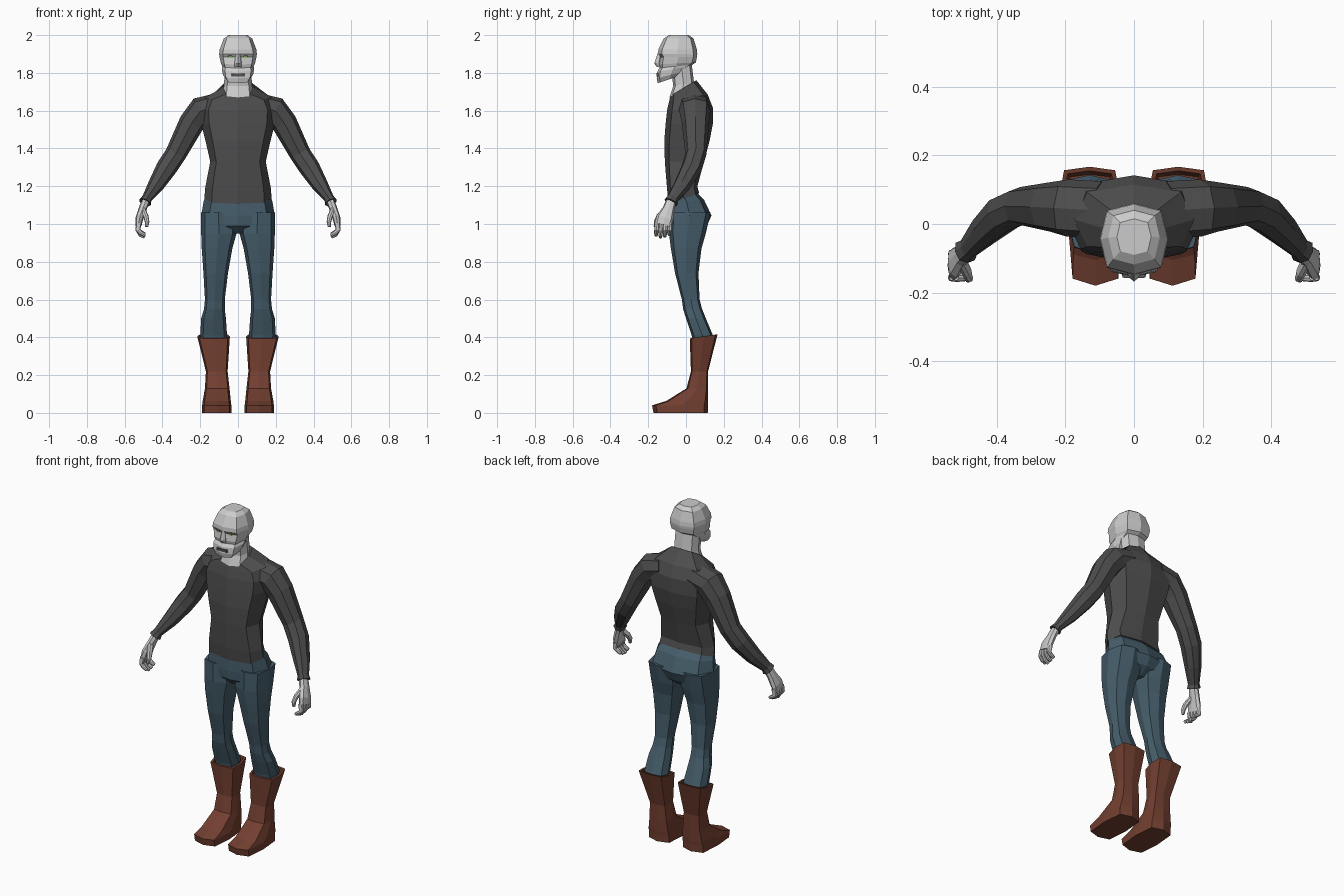
import bpy, bmesh
from mathutils import Vector


def material(name, rgb):
    m = bpy.data.materials.new(name)
    m.diffuse_color = (*rgb, 1)
    return m


SHIRT = material("shirt_grey", (0.075, 0.075, 0.075))
DENIM = material("denim", (0.06, 0.11, 0.145))
LEATHER = material("leather", (0.17, 0.05, 0.03))
GREEN = material("eye_green", (0.12, 0.3, 0.04))
DARK = material("mouth_dark", (0.1, 0.1, 0.1))


def octagon(k):
    return [(0, -1), (k, -k), (1, 0), (k, k), (0, 1), (-k, k), (-1, 0), (-k, -k)]


def skin_rings(name, rings, mat=None, mirror=False):
    """Join rings of points into a closed flat-shaded surface."""
    bm = bmesh.new()
    rows = [[bm.verts.new(p) for p in ring] for ring in rings]
    n = len(rows[0])
    for a, b in zip(rows, rows[1:]):
        for i in range(n):
            j = (i + 1) % n
            bm.faces.new((a[i], a[j], b[j], b[i]))
    bm.faces.new(rows[0])
    bm.faces.new(rows[-1])
    bmesh.ops.recalc_face_normals(bm, faces=bm.faces)
    me = bpy.data.meshes.new(name)
    bm.to_mesh(me)
    bm.free()
    ob = bpy.data.objects.new(name, me)
    bpy.context.collection.objects.link(ob)
    if mat:
        me.materials.append(mat)
    if mirror:
        ob.modifiers.new("mirror", 'MIRROR').use_mirror_merge = False
    return ob


def stack(name, levels, mat=None, mirror=False, k=0.78):
    """levels: (z, x0, x1, y0, y1, tilt) - tilt raises the back of the ring."""
    rings = []
    for z, x0, x1, y0, y1, tilt in levels:
        cx, cy, hx, hy = (x0 + x1) / 2, (y0 + y1) / 2, (x1 - x0) / 2, (y1 - y0) / 2
        rings.append([(cx + u * hx, cy + v * hy, z + tilt * v * hy) for u, v in octagon(k)])
    return skin_rings(name, rings, mat, mirror)


def centred(levels):
    return [(z, -h, h, y0, y1, t) for z, h, y0, y1, t in levels]


def tube(name, path, mat=None, k=0.75):
    """path: (x, y, z, thickness, depth) half sizes; always mirrored."""
    pts = [Vector(p[:3]) for p in path]
    rings = []
    for i, p in enumerate(path):
        t = (pts[min(i + 1, len(pts) - 1)] - pts[max(i - 1, 0)]).normalized()
        u = Vector((0, 1, 0)).cross(t).normalized()
        v = t.cross(u)
        rings.append([pts[i] + u * a * p[3] + v * b * p[4] for a, b in octagon(k)])
    return skin_rings(name, rings, mat, True)


# Sweater body
stack("sweater_body", centred([
    (1.135, 0.178, -0.092, 0.07, 0.35), (1.19, 0.174, -0.1, 0.06, 0.1),
    (1.33, 0.147, -0.112, 0.095, 0), (1.44, 0.172, -0.115, 0.125, 0),
    (1.53, 0.195, -0.108, 0.142, 0), (1.61, 0.2, -0.1, 0.142, 0.05),
    (1.67, 0.175, -0.088, 0.115, 0.15), (1.72, 0.085, -0.083, 0.055, 0.6)]), SHIRT)

# Sleeves, from inside the shoulder to the cuff
tube("sleeve", [
    (0.10, 0.04, 1.625, 0.07, 0.085), (0.195, 0.047, 1.60, 0.075, 0.083),
    (0.245, 0.05, 1.535, 0.068, 0.072), (0.33, 0.052, 1.37, 0.056, 0.056),
    (0.38, 0.03, 1.295, 0.055, 0.055), (0.435, -0.02, 1.205, 0.043, 0.045),
    (0.482, -0.07, 1.135, 0.027, 0.032), (0.492, -0.08, 1.115, 0.034, 0.037)], SHIRT)

# Hands: palm, curled fingers, thumb
tube("palm", [
    (0.485, -0.075, 1.13, 0.022, 0.026), (0.505, -0.092, 1.08, 0.021, 0.032),
    (0.522, -0.112, 1.03, 0.021, 0.046), (0.527, -0.122, 0.995, 0.017, 0.044)])
for i in range(4):
    dy, drop = -0.036 + 0.023 * i, 0.01 * abs(i - 1.3)
    tube(f"finger_{i + 1}", [
        (0.525, -0.118 + dy, 1.005, 0.015, 0.0125), (0.53, -0.12 + dy, 0.968, 0.013, 0.012),
        (0.515, -0.122 + dy, 0.94 + drop, 0.012, 0.011),
        (0.493, -0.122 + dy, 0.928 + drop, 0.009, 0.009)])
tube("thumb", [
    (0.505, -0.105, 1.08, 0.014, 0.018), (0.487, -0.142, 1.04, 0.014, 0.016),
    (0.481, -0.158, 1.01, 0.012, 0.013), (0.484, -0.163, 0.985, 0.008, 0.008)])

# Trousers: hips and two legs
stack("trouser_hips", centred([
    (1.16, 0.168, -0.085, 0.05, 0.2), (1.12, 0.182, -0.09, 0.095, 0.1),
    (1.045, 0.195, -0.095, 0.135, 0), (0.99, 0.18, -0.09, 0.11, 0),
    (0.95, 0.06, -0.05, 0.06, 0)]), DENIM)
stack("trouser_leg", [
    (1.06, 0.01, 0.195, -0.09, 0.13, 0), (0.95, 0.008, 0.195, -0.09, 0.105, 0),
    (0.87, 0.03, 0.192, -0.08, 0.082, 0), (0.74, 0.053, 0.183, -0.058, 0.066, 0),
    (0.6, 0.07, 0.175, -0.022, 0.072, 0), (0.55, 0.07, 0.18, -0.015, 0.085, 0),
    (0.5, 0.064, 0.195, 0.0, 0.105, 0), (0.41, 0.058, 0.2, 0.03, 0.143, 0),
    (0.35, 0.07, 0.185, 0.04, 0.135, 0)], DENIM, True)

# Boots with an open cuff
stack("boot", [
    (0, 0.035, 0.19, -0.172, 0.115, 0), (0.04, 0.035, 0.19, -0.18, 0.117, 0),
    (0.063, 0.038, 0.187, -0.105, 0.117, 0), (0.13, 0.045, 0.175, 0.003, 0.116, 0),
    (0.22, 0.055, 0.17, 0.026, 0.117, 0), (0.405, 0.043, 0.216, 0.02, 0.167, 0.15),
    (0.405, 0.055, 0.204, 0.03, 0.155, 0.15), (0.36, 0.062, 0.195, 0.035, 0.145, 0.1)],
    LEATHER, True, 0.86)

# Neck and head
stack("neck", centred([
    (1.70, 0.08, -0.088, 0.045, 0.45), (1.74, 0.073, -0.068, 0.042, 0.2),
    (1.85, 0.072, -0.08, 0.03, 0)]))
stack("head", centred([
    (2.0, 0.05, -0.09, 0.015, 0), (1.982, 0.075, -0.118, 0.04, 0),
    (1.925, 0.097, -0.146, 0.057, 0), (1.9, 0.1, -0.148, 0.06, 0),
    (1.885, 0.098, -0.138, 0.058, 0), (1.85, 0.09, -0.145, 0.052, 0.05),
    (1.835, 0.083, -0.14, 0.035, 0.1), (1.82, 0.086, -0.152, 0.015, 0.15),
    (1.79, 0.08, -0.155, -0.005, 0.25), (1.767, 0.062, -0.15, -0.02, 0.33)]), k=0.8)

# Face details
stack("nose", centred([
    (1.905, 0.012, -0.15, -0.12, 0), (1.85, 0.019, -0.168, -0.12, 0),
    (1.832, 0.018, -0.155, -0.12, 0)]), k=0.6)
stack("eye", [
    (1.882, 0.026, 0.052, -0.136, -0.11, 0), (1.893, 0.024, 0.054, -0.135, -0.11, 0)],
    GREEN, True)
stack("mouth", centred([
    (1.782, 0.036, -0.156, -0.12, 0), (1.797, 0.034, -0.158, -0.12, 0)]), DARK, k=0.93)
